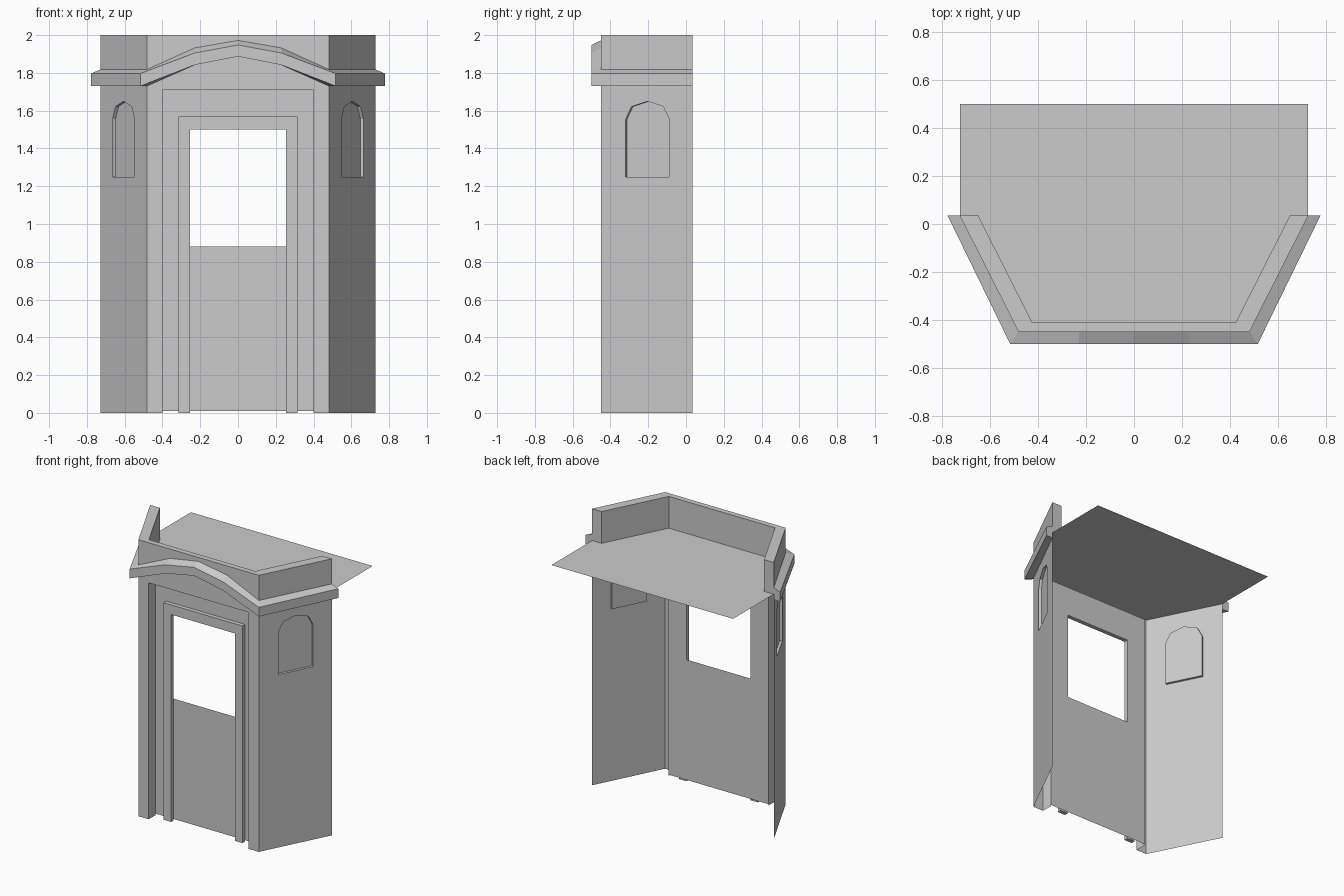
import bpy, bmesh
from mathutils import Vector

if "Cube" in bpy.data.objects:
    bpy.data.objects.remove(bpy.data.objects["Cube"])

FRONT, RECESS, BACK = -0.45, -0.37, 0.035
CORNER, END = Vector((0.482, FRONT, 0)), Vector((0.727, BACK, 0))
ROOF_Z, TOP_Z = 1.77, 2.0


def half_mesh(name, polygons):
    """Build the right half from polygons and mirror it across x = 0."""
    bm = bmesh.new()
    for poly in polygons:
        bm.faces.new([bm.verts.new(p) for p in poly])
    bmesh.ops.remove_doubles(bm, verts=bm.verts, dist=0.0005)
    me = bpy.data.meshes.new(name)
    bm.to_mesh(me)
    bm.free()
    ob = bpy.data.objects.new(name, me)
    bpy.context.collection.objects.link(ob)
    mod = ob.modifiers.new("mirror", 'MIRROR')
    mod.use_clip = True
    return ob


def sweep(stations):
    """Strips between successive cross-sections, plus a cap on the last one."""
    out = []
    for a, b in zip(stations, stations[1:]):
        out += [(a[k], b[k], b[k + 1], a[k + 1]) for k in range(len(a) - 1)]
    return out + [tuple(reversed(stations[-1]))]


def front_rect(x0, x1, z0, z1, y):
    return [(x0, y, z0), (x1, y, z0), (x1, y, z1), (x0, y, z1)]


# Front wall with its recessed doorway
half_mesh("front_wall", [
    front_rect(0.40, CORNER.x, 0, 1.71, FRONT),
    [(0, FRONT, 1.71), (0.40, FRONT, 1.71), (CORNER.x, FRONT, 1.71),
     (CORNER.x, FRONT, ROOF_Z), (0, FRONT, ROOF_Z)],
    [(0.40, RECESS, 0), (0.40, FRONT, 0), (0.40, FRONT, 1.71), (0.40, RECESS, 1.71)],
    [(0, RECESS, 1.71), (0.40, RECESS, 1.71), (0.40, FRONT, 1.71), (0, FRONT, 1.71)],
])

# Door panel with a window opening
half_mesh("door_panel", [
    front_rect(0, 0.255, 0.01, 0.88, RECESS),
    front_rect(0.255, 0.40, 0.01, 1.71, RECESS),
    front_rect(0, 0.255, 1.50, 1.71, RECESS),
])

# Raised door frame
F = RECESS - 0.03


def frame_section(inner, outer):
    (xi, zi), (xo, zo) = inner, outer
    return [(xi, RECESS, zi), (xi, F, zi), (xo, F, zo), (xo, RECESS, zo)]


half_mesh("door_frame", sweep([
    frame_section((0, 1.50), (0, 1.57)),
    frame_section((0.255, 1.50), (0.315, 1.57)),
    frame_section((0.255, 0), (0.315, 0)),
]))

# Slanted side walls with blind arched windows
along = (END - CORNER).normalized()
inward = Vector((-along.y, along.x, 0))
length = (END - CORNER).length


def on_wall(u, z, depth=0):
    return CORNER + along * u + inward * depth + Vector((0, 0, z))


u0, u1, sill, spring = 0.146, 0.404, 1.25, 1.555
mid = (u0 + u1) / 2
arch = [(u0, spring), (u0 + 0.035, 1.622), (mid, 1.65), (u1 - 0.035, 1.622), (u1, spring)]
flat = [
    [(0, 0), (length, 0), (length, sill), (u1, sill), (u0, sill), (0, sill)],
    [(0, sill), (u0, sill), (u0, spring), (0, spring)],
    [(u1, sill), (length, sill), (length, spring), (u1, spring)],
    [(0, spring)] + arch[:3] + [(mid, ROOF_Z), (0, ROOF_Z)],
    arch[2:] + [(length, spring), (length, ROOF_Z), (mid, ROOF_Z)],
]
side = [[on_wall(*p) for p in poly] for poly in flat]
loop = [(u0, sill), (u1, sill)] + arch[::-1]
D = 0.018
side.append([on_wall(*p, D) for p in loop])
for a, b in zip(loop, loop[1:] + loop[:1]):
    side.append([on_wall(*a), on_wall(*b), on_wall(*b, D), on_wall(*a, D)])
half_mesh("side_walls", side)

# Parapet around the roof edge
half_mesh("parapet", sweep([
    [(xo, yo, ROOF_Z), (xo, yo, TOP_Z), (xi, yi, TOP_Z), (xi, yi, ROOF_Z)]
    for xo, yo, xi, yi in [(0, FRONT, 0, -0.41),
                           (CORNER.x, FRONT, 0.425, -0.41),
                           (END.x, BACK, 0.65, BACK)]]))

# Cornice, rising to a shallow arch over the door
half_mesh("cornice", sweep([
    [(xi, yi, zb), (xo, yo, zb), (xo, yo, zm), (xi, yi, zt)]
    for xi, yi, xo, yo, zb, zm, zt in [
        (0, FRONT, 0, -0.5, 1.887, 1.948, 1.972),
        (0.23, FRONT, 0.23, -0.5, 1.842, 1.905, 1.932),
        (CORNER.x, FRONT, 0.517, -0.5, 1.73, 1.797, 1.818),
        (END.x, BACK, 0.778, BACK, 1.73, 1.797, 1.818)]]))

# Thin flat roof reaching out behind the walls
half_mesh("roof", [[(0, FRONT, ROOF_Z), (CORNER.x, FRONT, ROOF_Z), (END.x, BACK, ROOF_Z),
                    (END.x, 0.5, ROOF_Z), (0, 0.5, ROOF_Z)]])
